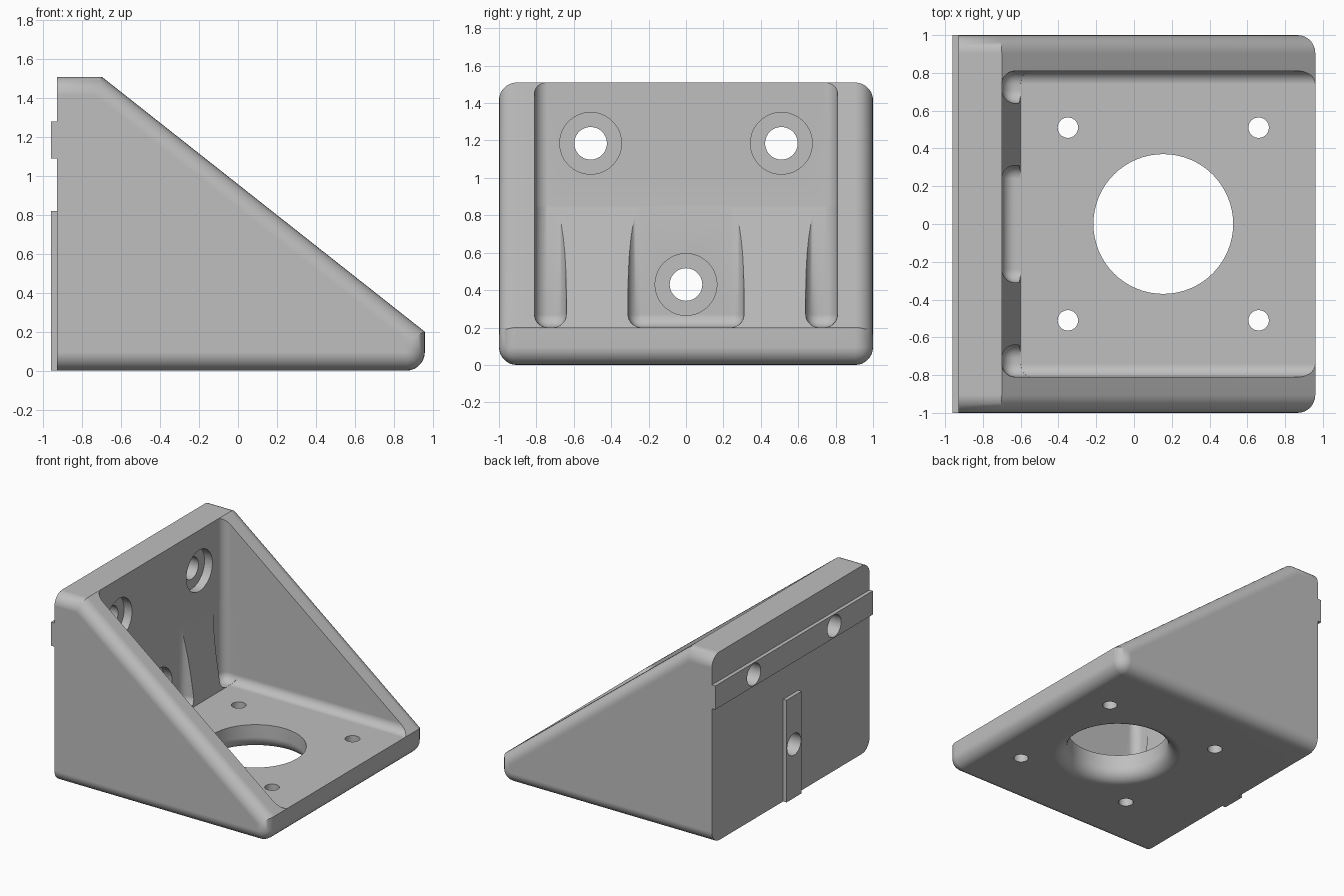
import bpy, bmesh, math
from mathutils import Matrix, Vector

cube = bpy.data.objects.get("Cube")
if cube:
    bpy.data.objects.remove(cube, do_unlink=True)

grey = bpy.data.materials.new("matte_grey")
grey.use_nodes = True
colour = (0.52, 0.52, 0.52, 1)
grey.diffuse_color = colour
grey.node_tree.nodes["Principled BSDF"].inputs["Base Color"].default_value = colour


def finish(name, bm):
    bmesh.ops.recalc_face_normals(bm, faces=bm.faces)
    mesh = bpy.data.meshes.new(name)
    bm.to_mesh(mesh)
    bm.free()
    mesh.materials.append(grey)
    obj = bpy.data.objects.new(name, mesh)
    bpy.context.collection.objects.link(obj)
    return obj


def prism(name, profile, y0, y1, rounded=None, radius=0.07):
    """Extrude an xz profile along y and round the edges whose midpoint passes the rule."""
    bm = bmesh.new()
    face = bm.faces.new([bm.verts.new((x, y0, z)) for x, z in profile])
    ext = bmesh.ops.extrude_face_region(bm, geom=[face])["geom"]
    moved = [v for v in ext if isinstance(v, bmesh.types.BMVert)]
    bmesh.ops.translate(bm, verts=moved, vec=(0, y1 - y0, 0))
    bmesh.ops.recalc_face_normals(bm, faces=bm.faces)
    if rounded:
        edges = [e for e in bm.edges if rounded((e.verts[0].co + e.verts[1].co) / 2)]
        bmesh.ops.bevel(bm, geom=edges, offset=radius, offset_type='OFFSET',
                        segments=7, profile=0.5, affect='EDGES', clamp_overlap=False)
    return finish(name, bm)


def box(name, x0, x1, y0, y1, z0, z1, rounded=None):
    return prism(name, [(x0, z0), (x1, z0), (x1, z1), (x0, z1)], y0, y1, rounded)


def lathe(name, profile, place):
    """Spin (radius, height) points around z, then move into place."""
    bm = bmesh.new()
    verts = [bm.verts.new((r, 0, h)) for r, h in profile]
    edges = [bm.edges.new(pair) for pair in zip(verts, verts[1:])]
    bmesh.ops.spin(bm, geom=verts + edges, cent=(0, 0, 0), axis=(0, 0, 1),
                   angle=math.tau, steps=64, use_duplicate=False)
    bmesh.ops.remove_doubles(bm, verts=bm.verts, dist=1e-5)
    bm.transform(place)
    return finish(name, bm)


def combine(target, other, operation):
    mod = target.modifiers.new(operation.lower(), 'BOOLEAN')
    mod.operation, mod.solver, mod.object = operation, 'EXACT', other
    bpy.context.view_layer.objects.active = target
    bpy.ops.object.modifier_apply(modifier=mod.name)
    bpy.data.objects.remove(other, do_unlink=True)


BACK, FRONT, TOP, FLOOR, WALL = -0.93, 0.96, 1.51, 0.2, -0.7


# Outer wedge: sides and lower front edge rounded, back edges sharp
def outer_edge(m):
    side = abs(m.y) > 0.99 and m.x > BACK + 0.01
    lower_front = m.x > FRONT - 0.01 and m.z < 0.01
    return side or lower_front


bracket = prism("corner_bracket",
                [(BACK, 0), (FRONT, 0), (FRONT, FLOOR), (WALL, TOP), (BACK, TOP)],
                -1, 1, outer_edge, 0.095)

# Locating rails on the back
combine(bracket, box("cross_rail", -0.96, -0.9, -1, 1, 1.09, 1.28), 'UNION')
combine(bracket, box("upright_rail", -0.96, -0.9, -0.095, 0.095, 0, 0.82), 'UNION')


# Main cavity, whose back leans forward at the bottom to leave the ribs
def cavity_edge(m):
    return abs(m.y) > 0.8 and m.x < 1.1 and m.z < 1.9


combine(bracket, prism("cavity_cutter",
                       [(-0.6, FLOOR), (1.2, FLOOR), (1.2, 2), (WALL, 2), (WALL, 0.85)],
                       -0.81, 0.81, cavity_edge), 'DIFFERENCE')


# Pockets between the ribs
def pocket_edge(m):
    return (m.x < -0.69 and m.z < 0.84) or (m.z < 0.21 and m.x < -0.51)


for y0, y1 in ((-0.809, -0.64), (-0.31, 0.31), (0.64, 0.809)):
    combine(bracket, box("pocket_cutter", WALL + 0.0005, -0.5, y0, y1, FLOOR + 0.0005, 0.85,
                         pocket_edge), 'DIFFERENCE')

# Large floor hole, flared with a rounded lip underneath
lip = [(0.47 - 0.1 * math.sin(a), 0.1 - 0.1 * math.cos(a))
       for a in (i * math.pi / 16 for i in range(9))]
combine(bracket, lathe("bore_cutter",
                       [(0, -0.1), (0.47, -0.1)] + lip + [(0.37, 0.4), (0, 0.4)],
                       Matrix.Translation((0.155, 0, 0))), 'DIFFERENCE')

# Four small floor holes
for x in (-0.35, 0.66):
    for y in (-0.51, 0.51):
        combine(bracket, lathe("screw_cutter",
                               [(0, -0.1), (0.054, -0.1), (0.054, 0.4), (0, 0.4)],
                               Matrix.Translation((x, y, 0))), 'DIFFERENCE')

# Counterbored holes through the back wall
for y, z in ((-0.51, 1.185), (0.51, 1.185), (0, 0.43)):
    place = Matrix.Translation((0, y, z)) @ Matrix.Rotation(math.pi / 2, 4, 'Y')
    combine(bracket, lathe("bolt_cutter",
                           [(0, -1.1), (0.087, -1.1), (0.087, -0.77), (0.165, -0.77),
                            (0.165, -0.5), (0, -0.5)], place), 'DIFFERENCE')

# Smooth fillets, crisp edges
bpy.ops.object.select_all(action='DESELECT')
bracket.select_set(True)
bpy.context.view_layer.objects.active = bracket
bpy.ops.object.shade_smooth_by_angle(angle=math.radians(28))
weighted = bracket.modifiers.new("clean_shading", 'WEIGHTED_NORMAL')
weighted.keep_sharp = True
